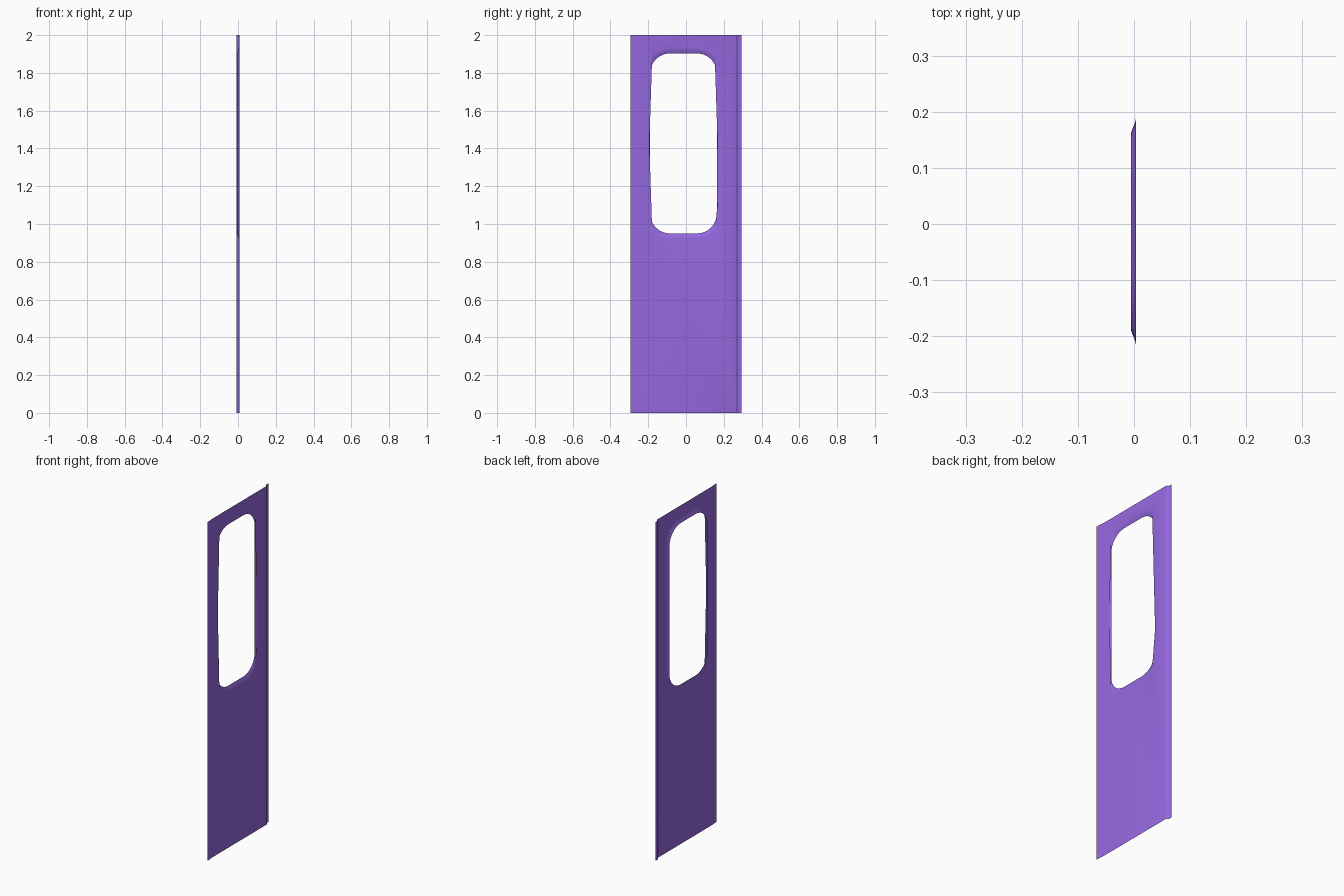
import bpy, bmesh, math

if "Cube" in bpy.data.objects:
    bpy.data.objects.remove(bpy.data.objects["Cube"])

Z0, Z1 = 0.0, 2.0
X_PLATE = 0.004


def window_loop(bm, off, x, segs=8):
    """Rounded-rectangle ring around the window opening, grown by off."""
    y0, y1, z0, z1, r = -0.19, 0.163, 0.95, 1.903, 0.105
    corners = [(y1 - r, z1 - r, 0), (y0 + r, z1 - r, 90),
               (y0 + r, z0 + r, 180), (y1 - r, z0 + r, 270)]
    verts = []
    for cy, cz, start in corners:
        for i in range(segs + 1):
            a = math.radians(start + 90 * i / segs)
            verts.append(bm.verts.new((x, cy + (r + off) * math.cos(a),
                                       cz + (r + off) * math.sin(a))))
    return verts


bm = bmesh.new()

# pressed rim sloping in to the window opening
rings = [window_loop(bm, o, x) for o, x in
         [(0.028, X_PLATE), (0.018, 0.002), (0.006, -0.003), (0.0, -0.005)]]
for outer, inner in zip(rings, rings[1:]):
    n = len(outer)
    for i in range(n):
        j = (i + 1) % n
        bm.faces.new((outer[i], outer[j], inner[j], inner[i]))

# cross-section columns: raised left edge, flat plate, stepped-back right flange
left = [(0.008, -0.295), (0.0065, -0.27), (X_PLATE, -0.24)]
right = [(X_PLATE, 0.262), (0.002, 0.267), (-0.006, 0.272), (-0.008, 0.276), (-0.008, 0.295)]


def column_strip(profile):
    cols = [(bm.verts.new((x, y, Z0)), bm.verts.new((x, y, Z1))) for x, y in profile]
    for a, b in zip(cols, cols[1:]):
        bm.faces.new((a[0], b[0], b[1], a[1]))
    return cols


lc = column_strip(left)[-1]
rc = column_strip(right)[0]

# flat plate: four areas between the rim and the border
rim = rings[0]
q = len(rim) // 4
border = [rc[1], lc[1], lc[0], rc[0]]
for k in range(4):
    mid = q // 2
    n = len(rim)
    start, end = k * q + mid, (k + 1) * q + mid
    path = [rim[i % n] for i in range(start, end + 1)]
    bm.faces.new([border[k], border[(k + 1) % 4]] + path[::-1])

bmesh.ops.triangulate(bm, faces=[f for f in bm.faces if len(f.verts) > 4])
# every face looks towards +x
bm.normal_update()
for f in bm.faces:
    if f.normal.x < 0:
        f.normal_flip()

mesh = bpy.data.meshes.new("door_panel")
bm.to_mesh(mesh)
bm.free()
panel = bpy.data.objects.new("door_panel", mesh)
bpy.context.collection.objects.link(panel)

# purple paint
mat = bpy.data.materials.new("purple_paint")
mat.diffuse_color = (0.30, 0.14, 0.74, 1)
mat.use_nodes = True
mat.node_tree.nodes["Principled BSDF"].inputs["Base Color"].default_value = mat.diffuse_color
mesh.materials.append(mat)

bpy.context.view_layer.objects.active = panel
panel.select_set(True)
bpy.ops.object.shade_smooth_by_angle(angle=math.radians(40))
